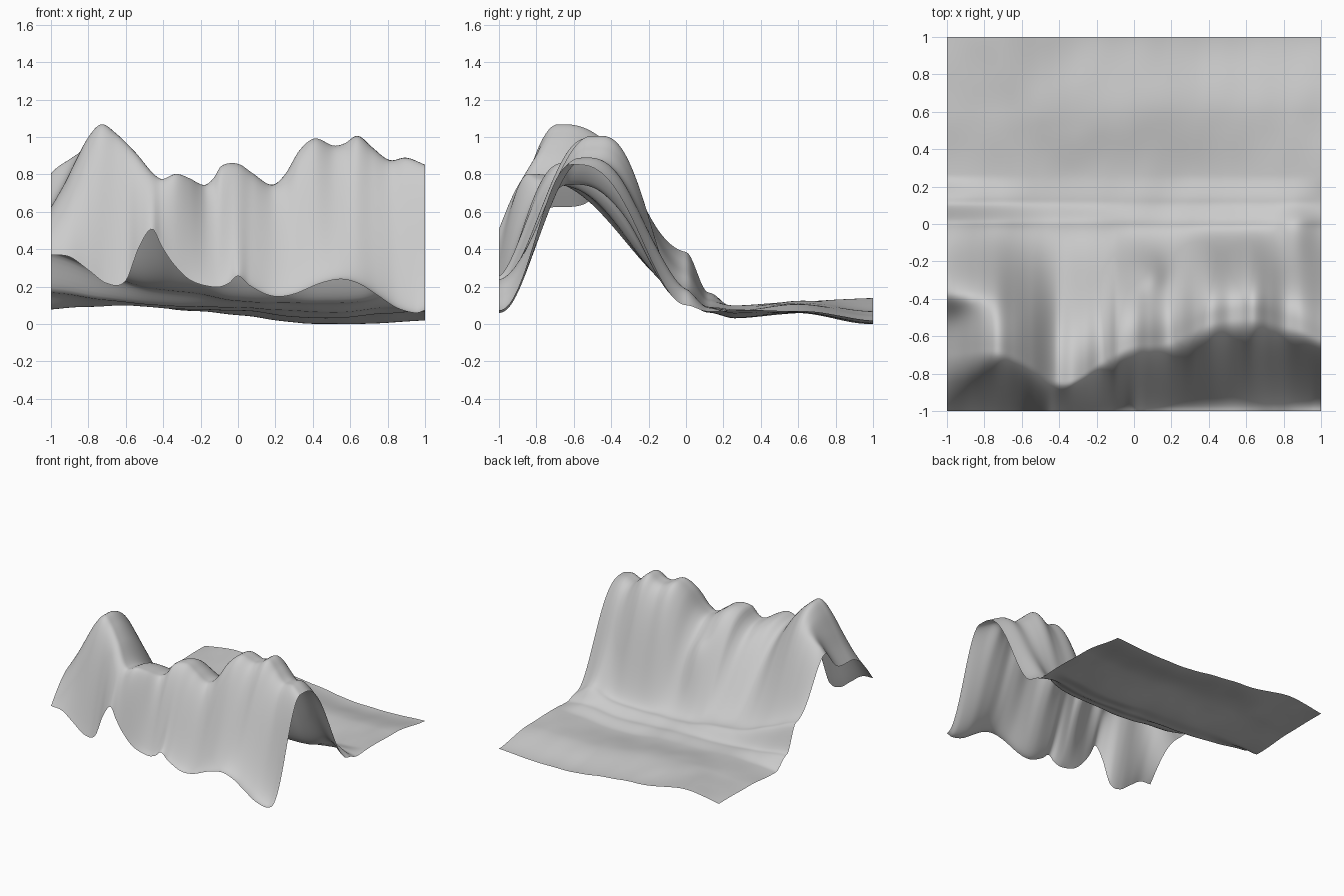
import bpy, bmesh
from math import sin, cos, pi, exp
from mathutils import Vector, noise

if "Cube" in bpy.data.objects:
    bpy.data.objects.remove(bpy.data.objects["Cube"])


def curve(pts):
    """Smooth Hermite curve through (x, value) pairs."""
    n = len(pts)
    slope = []
    for i in range(n):
        a, b = pts[max(i - 1, 0)], pts[min(i + 1, n - 1)]
        slope.append((b[1] - a[1]) / (b[0] - a[0]))

    def f(x):
        i = 0
        while i < n - 2 and x > pts[i + 1][0]:
            i += 1
        (x0, a), (x1, b) = pts[i], pts[i + 1]
        d = x1 - x0
        t = (x - x0) / d
        return (a * (1 + 2 * t) * (1 - t) ** 2 + slope[i] * d * t * (1 - t) ** 2
                + b * t * t * (3 - 2 * t) + slope[i + 1] * d * t * t * (t - 1))
    return f


def bump(x, y, cx, cy, wx, wy, h):
    return h * exp(-((x - cx) / wx) ** 2 - ((y - cy) / wy) ** 2)


# Height of the front border
front = curve([(-1, .375), (-.9, .36), (-.8, .29), (-.7, .22), (-.6, .235), (-.53, .41),
               (-.46, .51), (-.41, .42), (-.35, .33), (-.25, .235), (-.12, .2),
               (-.05, .22), (0, .26), (.06, .21), (.18, .155), (.3, .165), (.45, .225),
               (.55, .24), (.65, .215), (.75, .155), (.85, .09), (.95, .06), (1, .075)])
# Height of the ridge crest, and where it runs in y
crest = curve([(-1, .63), (-.93, .75), (-.87, .87), (-.8, 1.0), (-.73, 1.07), (-.65, 1.02),
               (-.55, .92), (-.42, .78), (-.33, .805), (-.26, .785), (-.18, .745),
               (-.13, .78), (-.09, .845), (0, .86), (.08, .81), (.18, .75), (.25, .8),
               (.33, .93), (.41, .995), (.51, .955), (.57, .965), (.64, 1.005),
               (.72, .945), (.81, .88), (.9, .89), (1, .855)])
crest_y = curve([(-1, -.67), (-.73, -.65), (-.55, -.73), (-.4, -.83), (-.3, -.81),
                 (-.13, -.68), (0, -.62), (.18, -.6), (.4, -.49),
                 (.65, -.46), (.8, -.5), (.9, -.53), (1, -.58)])
# How hollow the front slope is
hollow = curve([(-1, 1.0), (-.7, 1.1), (-.4, 1.0), (0, 1.5), (.5, 1.8), (1, 2.1)])
# Heights across the low plain behind the ridge
plain = [
    (0, curve([(-1, .38), (-.75, .29), (-.5, .2), (-.25, .17), (0, .125),
               (.5, .115), (.75, .13), (.88, .16), (1, .1)])),
    (.12, curve([(-1, .17), (-.5, .11), (0, .09), (.5, .065), (.85, .09), (1, .07)])),
    (.26, curve([(-1, .08), (-.7, .1), (-.3, .085), (0, .075), (.4, .035), (1, .075)])),
    (.6, curve([(-1, .1), (-.6, .125), (-.3, .115), (0, .105), (.45, .06), (1, .075)])),
    (1, curve([(-1, .105), (-.7, .14), (-.4, .09), (0, .05), (.4, .005), (1, .02)])),
]


def height(x, y):
    yc, c = crest_y(x), crest(x)
    if y < yc:                       # front slope with rounded top
        s = min(1, 1.1 * (y + 1) / (yc + 1))
        f = front(x)
        z = f + (c - f) * max(sin(s * pi / 2), 0) ** hollow(x)
    elif y < 0:                      # back slope
        foot = plain[0][1](x)
        t = ((y - yc) / -yc) ** 1.25
        z = foot + (c - foot) * (.5 + .5 * cos(pi * t))
    else:                            # plain
        for (y0, a), (y1, b) in zip(plain, plain[1:]):
            if y <= y1:
                break
        t = (y - y0) / (y1 - y0)
        t = t * t * (3 - 2 * t)
        z = a(x) * (1 - t) + b(x) * t
    # second peak behind the left end, spur in the middle, mound on the right
    z += bump(x, y, -1, -.36, .2, .12 if y < -.36 else .2, .25)
    z += bump(x, y, .1, -.27, .08, .09, .08)
    z += bump(x, y, .84, -.09, .1, .12, .06)
    # fine unevenness
    z += .006 * noise.noise(Vector((x * 6, y * 4, 3.7)))
    return z


# Terrain sheet
N = 150
bm = bmesh.new()
bmesh.ops.create_grid(bm, x_segments=N, y_segments=N, size=1)
for v in bm.verts:
    v.co.z = height(v.co.x, v.co.y)
low = min(v.co.z for v in bm.verts)
for v in bm.verts:
    v.co.z -= low
for f in bm.faces:
    f.smooth = True
mesh = bpy.data.meshes.new("mountain_terrain")
bm.to_mesh(mesh)
bm.free()
terrain = bpy.data.objects.new("mountain_terrain", mesh)
bpy.context.collection.objects.link(terrain)
